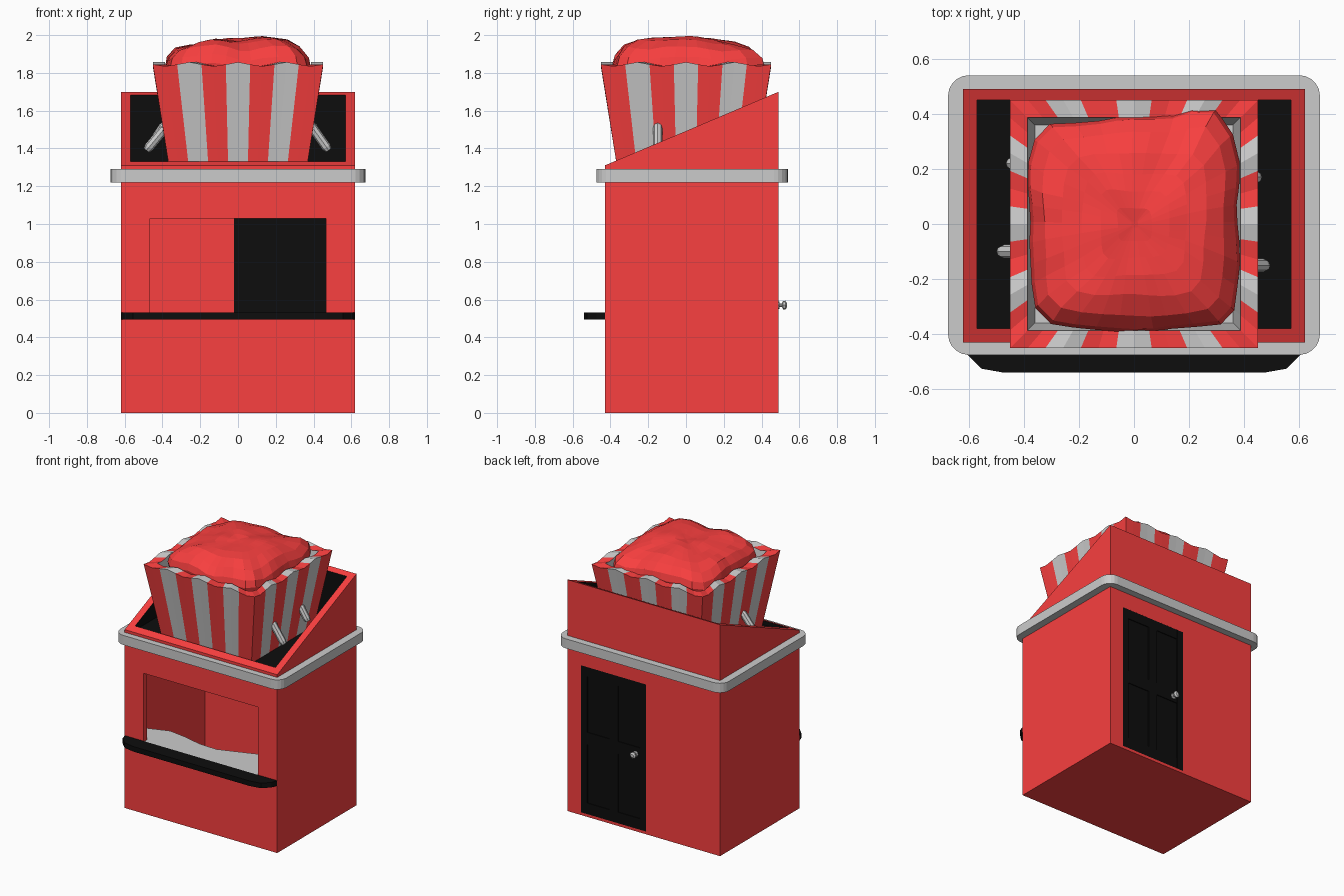
import bpy, bmesh, math
from mathutils import Vector, noise

if "Cube" in bpy.data.objects:
    bpy.data.objects.remove(bpy.data.objects["Cube"])


def material(name, rgb):
    m = bpy.data.materials.new(name)
    m.diffuse_color = (*rgb, 1)
    m.use_nodes = True
    m.node_tree.nodes["Principled BSDF"].inputs["Base Color"].default_value = m.diffuse_color
    return m


RED = material("red", (0.95, 0.05, 0.05))
BLACK = material("black", (0.004, 0.004, 0.004))
GREY = material("grey", (0.8, 0.8, 0.8))


def loft(name, rings, mats, pick=lambda band, col: 0):
    """Closed solid through successive rings; pick gives the material slot."""
    bm = bmesh.new()
    vs = [[bm.verts.new(p) for p in ring] for ring in rings]
    n = len(rings[0])
    for b in range(len(rings) - 1):
        for c in range(n):
            d = (c + 1) % n
            f = bm.faces.new((vs[b][c], vs[b][d], vs[b + 1][d], vs[b + 1][c]))
            f.material_index = pick(b, c)
    bm.faces.new(vs[0][::-1])
    bm.faces.new(vs[-1]).material_index = pick(len(rings) - 2, 0)
    bmesh.ops.recalc_face_normals(bm, faces=bm.faces)
    me = bpy.data.meshes.new(name)
    bm.to_mesh(me)
    bm.free()
    for m in mats:
        me.materials.append(m)
    ob = bpy.data.objects.new(name, me)
    bpy.context.collection.objects.link(ob)
    return ob


def slab(name, outline, z0, z1, mat):
    return loft(name, [[(x, y, z) for x, y in outline] for z in (z0, z1)], [mat])


def rect(x0, x1, y0, y1):
    return [(x0, y0), (x1, y0), (x1, y1), (x0, y1)]


def box(name, x0, x1, y0, y1, z0, z1, mat):
    return slab(name, rect(x0, x1, y0, y1), z0, z1, mat)


def turned(name, start, direction, profile, mat, n=8):
    """Round part along an axis; profile holds (distance, radius)."""
    q = Vector(direction).to_track_quat('Z', 'Y')
    rings = [[Vector(start) + q @ Vector((r * math.cos(i * math.tau / n),
                                          r * math.sin(i * math.tau / n), t))
              for i in range(n)] for t, r in profile]
    return loft(name, rings, [mat])


# Hollow booth body with window and door openings
body = box("booth_body", -0.62, 0.62, -0.43, 0.49, 0, 1.25, RED)
openings = [("room", -0.59, 0.59, -0.395, 0.46, 0.03, 1.2),
            ("window", -0.465, 0.465, -0.6, -0.3, 0.5, 1.03),
            ("doorway", -0.02, 0.51, 0.4, 0.6, 0.02, 1.1)]
bpy.context.view_layer.objects.active = body
for o in openings:
    cutter = box(o[0] + "_cutter", *o[1:], RED)
    mod = body.modifiers.new(o[0], 'BOOLEAN')
    mod.operation = 'DIFFERENCE'
    mod.solver = 'EXACT'
    mod.object = cutter
    bpy.ops.object.modifier_apply(modifier=mod.name)
    bpy.data.objects.remove(cutter)

# Back door: thin core, raised stiles and rails, knob
box("door_core", -0.02, 0.51, 0.465, 0.483, 0.02, 1.1, BLACK)
for i, (x0, x1) in enumerate([(-0.02, 0.03), (0.21, 0.28), (0.46, 0.51)]):
    box(f"door_stile_{i}", x0, x1, 0.458, 0.49, 0.02, 1.1, BLACK)
for i, (z0, z1) in enumerate([(0.02, 0.1), (0.53, 0.62), (1.03, 1.1)]):
    box(f"door_rail_{i}", -0.02, 0.51, 0.4585, 0.4895, z0, z1, BLACK)
turned("door_knob", (0.065, 0.488, 0.57), (0, 1, 0),
       [(0, 0.02), (0.006, 0.02), (0.008, 0.01), (0.02, 0.01), (0.026, 0.022),
        (0.038, 0.024), (0.046, 0.012)], GREY)

# Serving shelf and wavy inner worktop
front = [(0.62, -0.43), (0.605, -0.475), (0.555, -0.525), (0.47, -0.54)]
slab("serving_shelf", front + [(-x, y) for x, y in front[::-1]], 0.495, 0.532, BLACK)
wave = [(0.59, -0.13), (0.45, -0.13), (0.28, -0.15), (0.14, -0.2), (0, -0.25),
        (-0.14, -0.245), (-0.28, -0.21), (-0.42, -0.19), (-0.59, -0.25)]
slab("inner_worktop", [(-0.59, -0.428), (0.59, -0.428)] + wave, 0.49, 0.528, GREY)

# Grey trim band with rounded corners
R = 0.075
trim = []
for k, (cx, cy) in enumerate([(0.6, 0.465), (-0.6, 0.465), (-0.6, -0.4), (0.6, -0.4)]):
    for j in range(6):
        a = math.radians(90 * k + 18 * j)
        trim.append((cx + R * math.cos(a), cy + R * math.sin(a)))
slab("trim_band", trim, 1.22, 1.29, GREY)


# Sloped roof parapet with a black recess
def slope(y):
    return 1.31 + (y + 0.43) / 0.92 * 0.39


outer, inner = rect(-0.62, 0.62, -0.43, 0.49), rect(-0.57, 0.57, -0.38, 0.45)
loft("roof_parapet", [[(x, y, 1.23) for x, y in outer],
                      [(x, y, slope(y)) for x, y in outer],
                      [(x, y, slope(y)) for x, y in inner],
                      [(x, y, 1.3) for x, y in inner]],
     [RED, BLACK], lambda band, col: int(band == 2))


# Striped tapering bucket, seven stripes a side with a scalloped rim
def bucket_ring(h, z, wavy=False):
    pts = []
    for side in range(4):
        for k in range(14):
            u = h * (k / 7 - 1)
            dz = 0
            if wavy and k % 2:
                dz = 0.012 if (k // 2) % 2 else -0.01
            x, y = [(u, -h), (h, u), (-u, h), (-h, -u)][side]
            pts.append((x, y, z + dz))
    return pts


loft("striped_bucket", [bucket_ring(0.363, 1.29), bucket_ring(0.451, 1.845, True),
                        bucket_ring(0.387, 1.845, True), bucket_ring(0.36, 1.66)],
     [RED, GREY], lambda band, col: 1 if band == 2 else (col % 14 // 2) % 2)

# Lumpy popcorn heap: squarish rings rising to a soft peak
heap = []
N = 36
for s, z in [(0.9, 1.67), (0.98, 1.84), (0.95, 1.885), (0.84, 1.93), (0.66, 1.957),
             (0.48, 1.975), (0.32, 1.985), (0.16, 1.98), (0.03, 1.975)]:
    ring = []
    for i in range(N):
        a = math.tau * i / N
        c, d = math.cos(a), math.sin(a)
        r = s * 0.39 / (abs(c) ** 6 + abs(d) ** 6) ** (1 / 6)
        x, y = r * c, r * d
        v = noise.noise_vector(Vector((x * 6, y * 6, 3.3)))
        amp = 0.0 if z < 1.7 else 1.0
        # one back corner swells over the rim
        swell = amp * 0.05 * math.exp(-((x - 0.27) ** 2 + (y - 0.39) ** 2) / 0.02)
        edge = 0.39 if swell < 0.01 else 0.44
        drop = 0.1 * max(0, math.hypot(x, y) - 0.36)
        ring.append((max(-0.385, min(0.385, x + v.x * 0.02 * amp)),
                     max(-0.39, min(edge, y + v.y * 0.02 * amp + swell)),
                     min(2.0, z + amp * (v.z * 0.03 - drop))))
    heap.append(ring)
loft("popcorn_heap", heap, [RED])

# Small lamps aimed at the bucket sides
for i, (x, y, z, dx, dz) in enumerate([(0.38, -0.15, 1.53, 0.1, -0.14),
                                       (0.385, 0.17, 1.53, 0.065, -0.1),
                                       (-0.385, -0.1, 1.51, -0.1, -0.12),
                                       (-0.385, 0.22, 1.53, -0.065, -0.1)]):
    length = math.hypot(dx, dz)
    turned(f"lamp_{i}", (x, y, z), (dx, 0, dz),
           [(0, 0.018), (0.02, 0.025), (length - 0.02, 0.025), (length, 0.018)], GREY)
